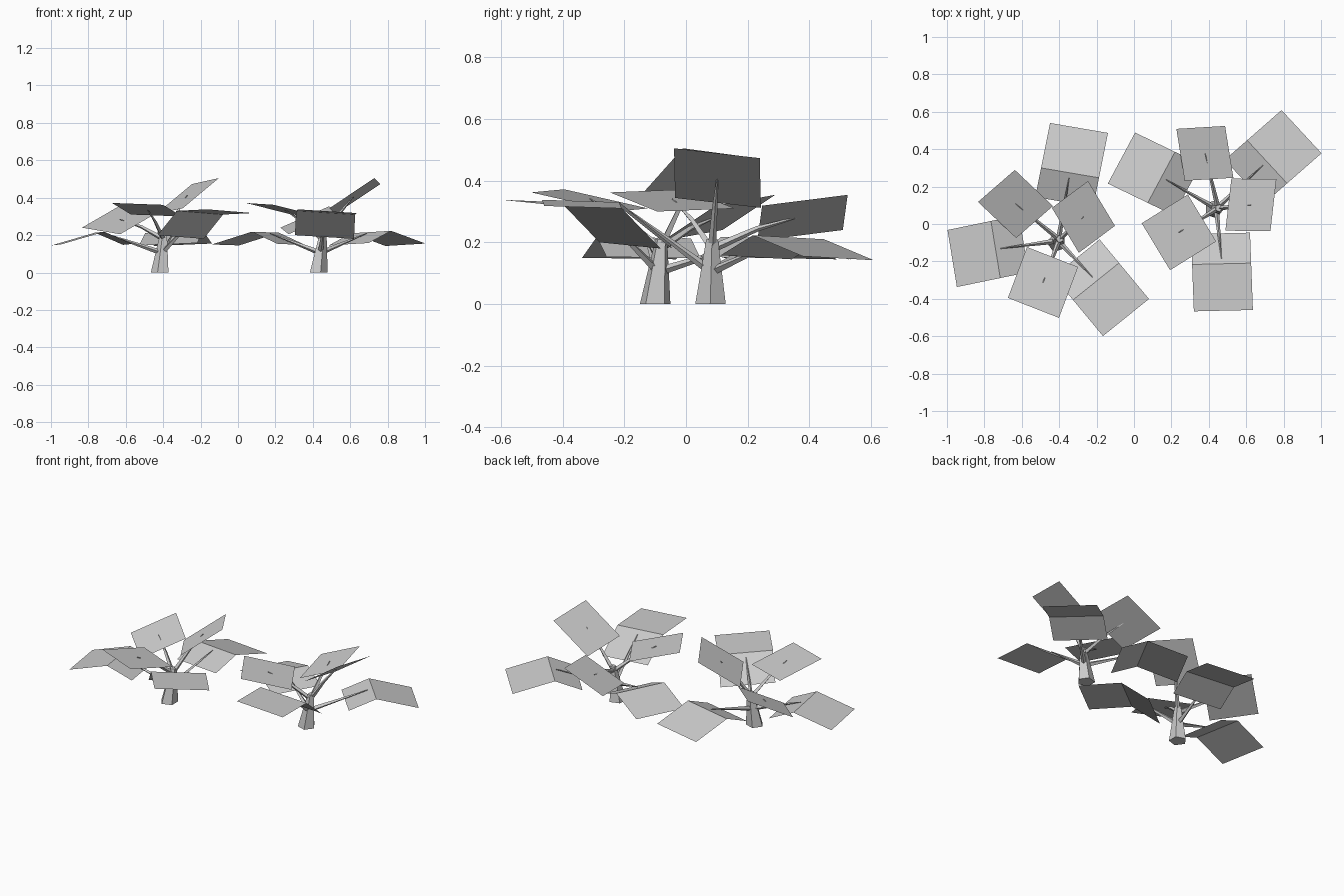
import bpy
import bmesh
from math import radians, tau, cos, sin
from mathutils import Vector, Matrix

default_cube = bpy.data.objects.get("Cube")
if default_cube:
    bpy.data.objects.remove(default_cube, do_unlink=True)

# One plain colour for the whole model
grey = bpy.data.materials.new("plain_grey")
grey.use_nodes = True
colour = (0.6, 0.6, 0.6, 1.0)
grey.diffuse_color = colour
grey.node_tree.nodes["Principled BSDF"].inputs["Base Color"].default_value = colour

# Drooping leaves: two outer corners, one fold corner, drop of the inner panel
FOLDED_LEAVES = [
    ((-.56, .025, .145), (-.51, -.28, .15), (-.328, .073, .213), .065),
    ((-.012, .597, .142), (.298, .544, .155), (-.06, .357, .21), .065),
    ((.517, -.344, .318), (.271, -.542, .338), (.357, -.151, .31), .13),
]
# Upper leaves: three corners of a flat panel, the first between the others
FLAT_LEAVES = [
    ((-.2, .346, .354), (.004, .153, .319), (-.397, .175, .24)),
    ((.191, .287, .473), (.335, .047, .505), (-.002, .143, .312)),
    ((-.237, -.338, .372), (.036, -.445, .362), (-.135, -.066, .31)),
]
TRUNK_BASE = Vector((.023, -.043, 0))
TRUNK_TOP = Vector((.041, -.023, .21))


def make_object(name, bm, placement):
    """Turn a bmesh into a flat-shaded object with the shared material."""
    bm.transform(placement)
    mesh = bpy.data.meshes.new(name)
    bm.to_mesh(mesh)
    bm.free()
    mesh.materials.append(grey)
    obj = bpy.data.objects.new(name, mesh)
    bpy.context.scene.collection.objects.link(obj)
    return obj


def panel_strip(name, rows, placement):
    """Join pairs of points into a strip of leaf panels."""
    bm = bmesh.new()
    verts = [[bm.verts.new(point) for point in row] for row in rows]
    for near, far in zip(verts, verts[1:]):
        bm.faces.new((near[0], near[1], far[1], far[0]))
    for face in bm.faces:
        face.normal_update()
        if face.normal.z < 0:
            face.normal_flip()
    make_object(name, bm, placement)


def taper(name, path, radii, sides, placement, upright=False):
    """Loft a low-sided tapering tube along a short path."""
    bm = bmesh.new()
    axis = (path[-1] - path[0]).normalized()
    if upright:
        axis = Vector((0, 0, 1))
    turn = axis.to_track_quat("Z", "Y")
    rings = []
    for centre, radius in zip(path, radii):
        ring = []
        for step in range(sides):
            angle = tau * step / sides
            offset = Vector((cos(angle), sin(angle), 0)) * radius
            ring.append(bm.verts.new(centre + turn @ offset))
        rings.append(ring)
    for lower, upper in zip(rings, rings[1:]):
        for step in range(sides):
            after = (step + 1) % sides
            bm.faces.new((lower[step], lower[after], upper[after], upper[step]))
    bm.faces.new(list(reversed(rings[0])))
    bm.faces.new(rings[-1])
    make_object(name, bm, placement)


def build_plant(side, placement):
    # Trunk
    taper(side + "_trunk", [TRUNK_BASE, TRUNK_TOP], (.052, .02), 5, placement, True)

    # Low branches carrying the folded leaves
    for index, (*corners, drop) in enumerate(FOLDED_LEAVES):
        outer_a, outer_b, fold_a = map(Vector, corners)
        fold_b = fold_a + outer_b - outer_a
        inward = (fold_a - outer_a) * .65
        inward.z = -drop
        rows = [(outer_a, outer_b), (fold_a, fold_b),
                (fold_a + inward, fold_b + inward)]
        panel_strip(f"{side}_folded_leaf_{index}", rows, placement)
        start = TRUNK_BASE.lerp(TRUNK_TOP, .5)
        tip = (fold_a + fold_b) / 2 + inward * .18 + Vector((0, 0, .006))
        taper(f"{side}_low_branch_{index}", [start, tip], (.015, .002), 4, placement)

    # High branches carrying the flat leaves
    for index, corners in enumerate(FLAT_LEAVES):
        first, second, third = map(Vector, corners)
        rows = [(first, second), (third, second + third - first)]
        panel_strip(f"{side}_flat_leaf_{index}", rows, placement)
        start = TRUNK_BASE.lerp(TRUNK_TOP, .85)
        tip = (second + third) / 2 + Vector((0, 0, .006))
        bend = start.lerp(tip, .5) + Vector((0, 0, .012))
        taper(f"{side}_high_branch_{index}", [start, bend, tip],
              (.014, .009, .002), 4, placement)


# The same plant twice, the left one turned
build_plant("right", Matrix.Translation((-.437, -.057, 0)))
build_plant("left", Matrix.Translation((.435, .128, 0)) @ Matrix.Rotation(radians(-37.5), 4, "Z"))
